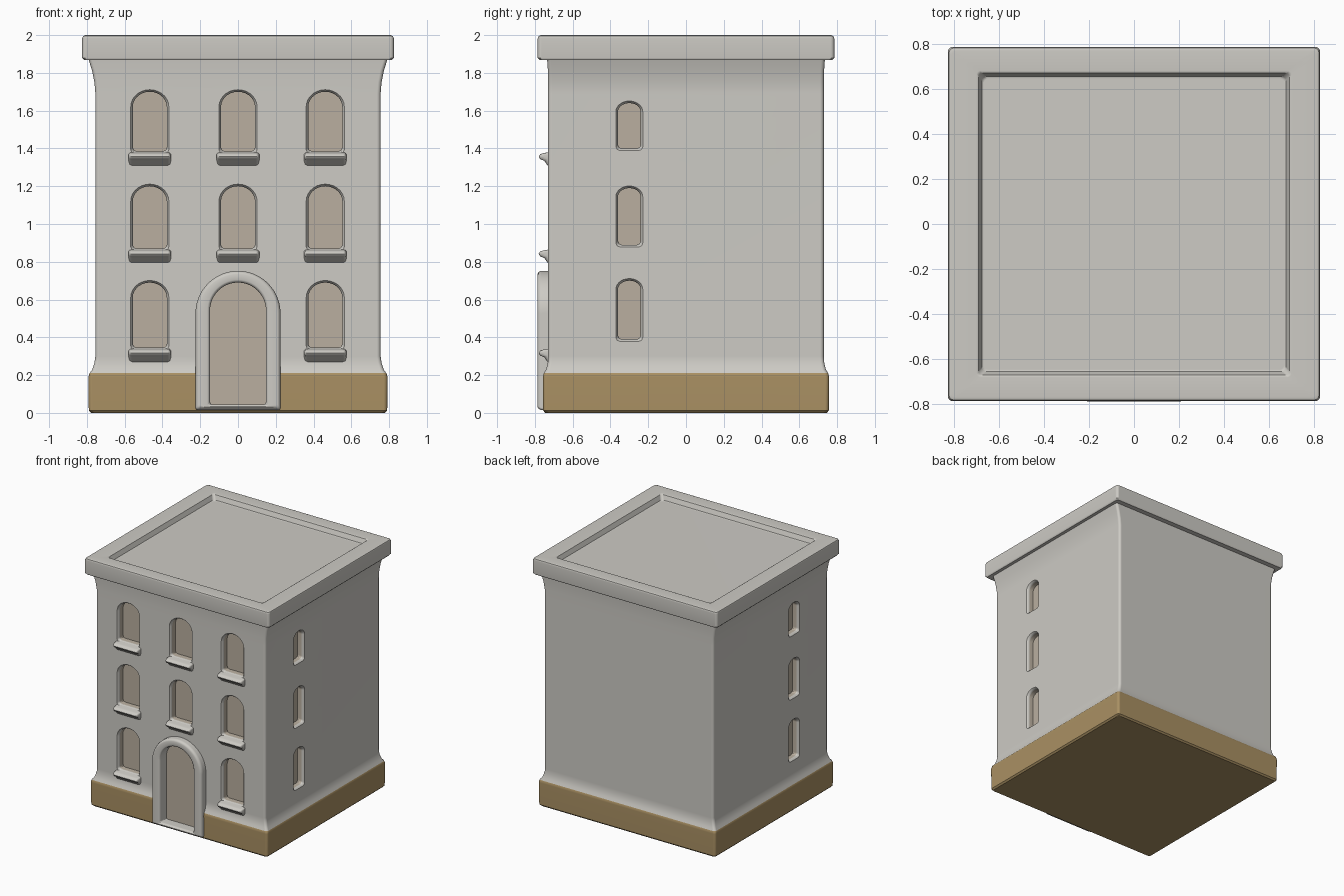
import bpy, bmesh, math

if "Cube" in bpy.data.objects:
    bpy.data.objects.remove(bpy.data.objects["Cube"])


def material(name, rgb):
    m = bpy.data.materials.new(name)
    m.diffuse_color = (*rgb, 1)
    m.use_nodes = True
    m.node_tree.nodes["Principled BSDF"].inputs["Base Color"].default_value = m.diffuse_color
    return m


STONE = material("pale_stone", (0.61, 0.595, 0.555))
TAN = material("tan_base", (0.40, 0.28, 0.125))
PANE = material("beige_pane", (0.49, 0.43, 0.35))
HX, HY = 0.755, 0.73          # wall half sizes


def loft(bm, rings, closed=False):
    """Skin equal-length rings; cap the ends, or join last ring to first."""
    vs = [[bm.verts.new(p) for p in r] for r in rings]
    pairs = list(zip(vs, vs[1:])) + ([(vs[-1], vs[0])] if closed else [])
    for a, b in pairs:
        for i in range(len(a)):
            j = (i + 1) % len(a)
            bm.faces.new((a[i], a[j], b[j], b[i]))
    if not closed:
        bm.faces.new(vs[0][::-1])
        bm.faces.new(vs[-1])


def finish(bm, name, mats):
    bmesh.ops.recalc_face_normals(bm, faces=bm.faces)
    me = bpy.data.meshes.new(name)
    bm.to_mesh(me)
    bm.free()
    for m in mats:
        me.materials.append(m)
    ob = bpy.data.objects.new(name, me)
    bpy.context.collection.objects.link(ob)
    return ob


def smooth(ob, angle=40):
    for p in ob.data.polygons:
        p.use_smooth = True
    ob.data.set_sharp_from_angle(angle=math.radians(angle))
    w = ob.modifiers.new("weighted", 'WEIGHTED_NORMAL')
    w.keep_sharp = True


def round_rect(hx, hy, z, r=0.02, n=4):
    pts = []
    for k, (sx, sy) in enumerate(((1, 1), (-1, 1), (-1, -1), (1, -1))):
        for i in range(n + 1):
            a = math.pi / 2 * (k + i / n)
            pts.append((sx * (hx - r) + r * math.cos(a),
                        sy * (hy - r) + r * math.sin(a), z))
    return pts


def arch(hw, z0, z1, rise, grow=0.0, n=14, r=0.02):
    """Arched outline with slightly rounded foot corners, as (u, z) pairs."""
    hw, z0, z1, rise = hw + grow, z0 - grow, z1 + grow, rise + grow
    pts = [(-hw, z0 + r), (-hw + 0.3 * r, z0 + 0.3 * r), (-hw + r, z0),
           (hw - r, z0), (hw - 0.3 * r, z0 + 0.3 * r), (hw, z0 + r)]
    for i in range(n + 1):
        a = math.pi * i / n
        pts.append((hw * math.cos(a), z1 - rise + rise * math.sin(a)))
    return pts


# building shell: plinth, walls, flared cove, cornice and sunken roof
profile = [
    (0.778, 0.745, 0.0), (0.790, 0.756, 0.012), (0.792, 0.758, 0.19),
    (0.786, 0.753, 0.21), (0.772, 0.741, 0.228), (0.760, 0.732, 0.265),
    (HX, HY, 0.30), (HX, HY, 1.69), (0.760, HY, 1.75), (0.772, 0.731, 1.81),
    (0.790, 0.735, 1.868), (0.815, 0.775, 1.868), (0.825, 0.785, 1.880),
    (0.825, 0.785, 1.983), (0.820, 0.780, 1.995), (0.808, 0.768, 2.0),
    (0.700, 0.680, 2.0), (0.690, 0.670, 1.995), (0.675, 0.655, 1.96),
    (0.665, 0.645, 1.955)]
bm = bmesh.new()
loft(bm, [round_rect(*p) for p in profile])
building = finish(bm, "building", (STONE, TAN, PANE))

# window and doorway cutters, flared at the mouth for soft rims
bm = bmesh.new()


def cut(outline, place, depth):
    rings = []
    for grow, d in ((0.012, -0.1), (0.012, -0.001), (0.004, 0.008), (0.0, 0.020), (0.0, depth)):
        rings.append([place(u, z, d) for u, z in arch(*outline, grow=grow)])
    loft(bm, rings)


FRONT_ROWS = ((0.345, 0.69), (0.87, 1.20), (1.385, 1.70))
SIDE_ROWS = ((0.39, 0.70), (0.89, 1.19), (1.40, 1.64))
front_spots = [(cx, z0, z1) for z0, z1 in FRONT_ROWS for cx in (-0.467, 0, 0.462)
               if cx or z0 > 0.5]
for cx, z0, z1 in front_spots:
    cut((0.09, z0, z1, 0.08), lambda u, z, d: (cx + u, -HY + d, z), 0.06)
for s in (-1, 1):
    for z0, z1 in SIDE_ROWS:
        cut((0.06, z0, z1, 0.045), lambda u, z, d: (s * (HX - d), -0.30 + u, z), 0.055)
cut((0.165, 0.03, 0.70, 0.165), lambda u, z, d: (u, -HY + d, z), 0.027)
cutter = finish(bm, "opening_cutter", (PANE,))
cutter.hide_render = True

mod = building.modifiers.new("openings", 'BOOLEAN')
mod.operation = 'DIFFERENCE'
mod.solver = 'EXACT'
mod.object = cutter
bpy.context.view_layer.objects.active = building
bpy.ops.object.modifier_apply(modifier=mod.name)
bpy.data.objects.remove(cutter)

# colour by height and by depth behind the wall surface
for p in building.data.polygons:
    c = p.center
    inset = min(HX - abs(c.x), HY - abs(c.y))
    if 0.018 < inset < 0.1 and 0.02 < c.z < 1.8:
        p.material_index = 2
    else:
        p.material_index = 1 if c.z < 0.211 else 0
smooth(building)

# door frame: rounded band around the doorway
bm = bmesh.new()
inner, outer = (0.148, 0.045, 0.69, 0.148), (0.225, 0.015, 0.752, 0.225)
rings = []
for o, grow, y in ((outer, 0, -0.69), (outer, 0, -0.765), (outer, -0.006, -0.780),
                   (outer, -0.018, -0.787), (inner, 0.015, -0.787),
                   (inner, 0.004, -0.780), (inner, 0, -0.768), (inner, 0, -0.69)):
    rings.append([(u, y, z) for u, z in arch(*o, grow=grow, n=28, r=0.012)])
loft(bm, rings, closed=True)
smooth(finish(bm, "door_frame", (STONE,)))

# window sills: small ledges under each front window
SILL = ((-0.71, -0.055), (-0.735, -0.045), (-0.75, -0.022), (-0.772, -0.014),
        (-0.780, 0.0), (-0.772, 0.013), (-0.755, 0.018), (-0.71, 0.026))
for i, (cx, z0, z1) in enumerate(front_spots):
    bm = bmesh.new()
    loft(bm, [[(cx + x, -0.71 + (y + 0.71) * k, z0 - 0.028 + z * k) for y, z in SILL]
              for x, k in ((-0.113, 0.6), (-0.106, 0.9), (-0.095, 1),
                           (0.095, 1), (0.106, 0.9), (0.113, 0.6))])
    smooth(finish(bm, f"window_sill_{i + 1}", (STONE,)), 50)
